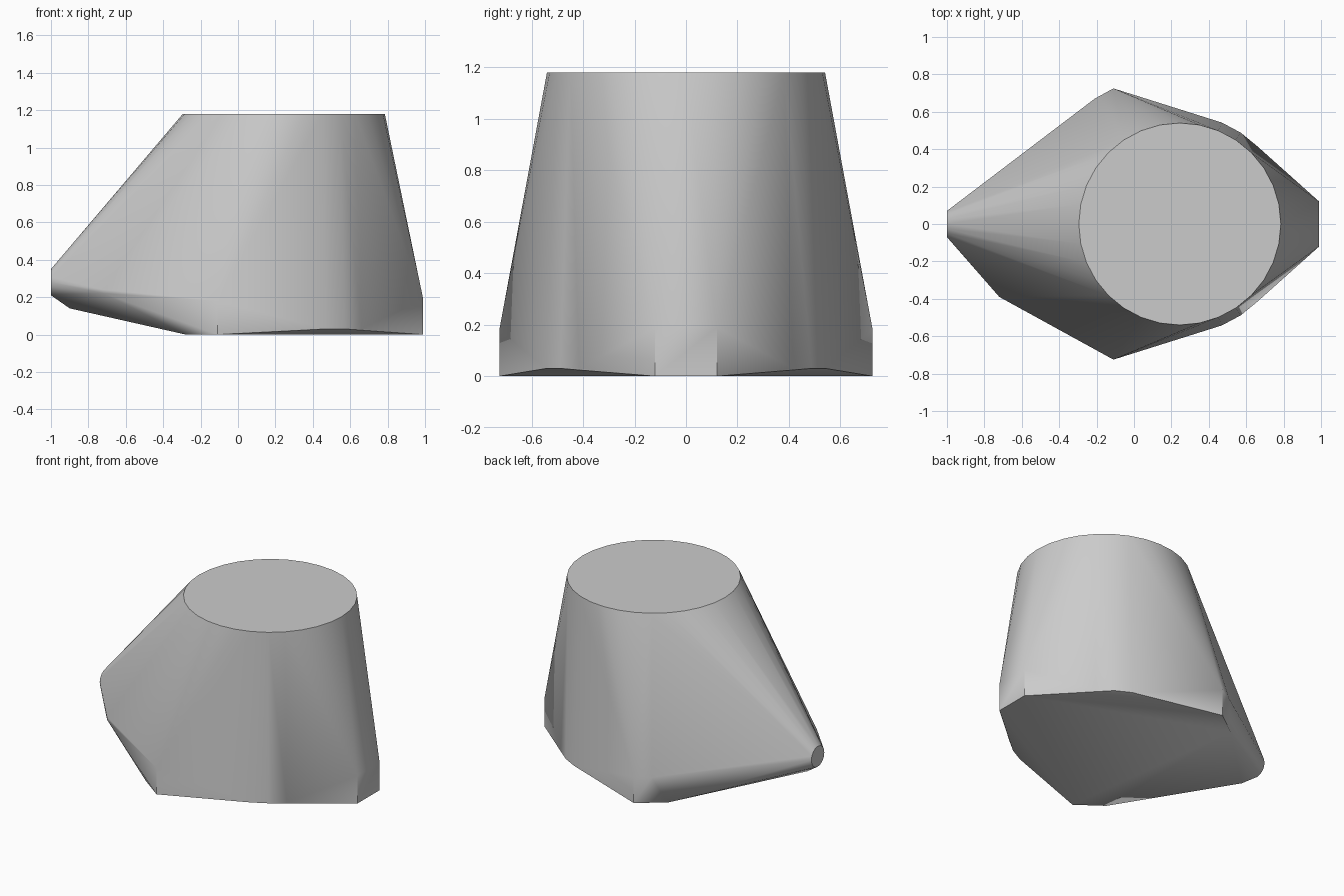
import bpy, bmesh, math
from mathutils import Matrix, Vector

cube = bpy.data.objects.get("Cube")
if cube:
    bpy.data.objects.remove(cube, do_unlink=True)

grey = bpy.data.materials.new("mid grey")
grey.use_nodes = True
colour = (0.6, 0.6, 0.6, 1)
grey.diffuse_color = colour
grey.node_tree.nodes["Principled BSDF"].inputs["Base Color"].default_value = colour

bm = bmesh.new()


def ring(centre, radius, segments, turn=Matrix()):
    bmesh.ops.create_circle(bm, radius=radius, segments=segments,
                            matrix=Matrix.Translation(centre) @ turn)


def post(x, y, low, high):
    for z in (low, high):
        bm.verts.new((x, y, z))


# Flat round top and the wider ring just above the floor
ring((0.245, 0, 1.18), 0.54, 32)
ring((0.245, 0, 0.03), 0.587, 32)

# Round tip of the spout
ring((-1, 0, 0.28), 0.07, 16, Matrix.Rotation(math.pi / 2, 4, "Y"))

# Corners of the three feet, mirrored across the middle
for side in (-1, 1):
    post(0.99, side * 0.12, 0, 0.19)
    post(-0.11, side * 0.725, 0, 0.18)
    bm.verts.new((-0.21, side * 0.67, 0.18))
    bm.verts.new((-0.28, side * 0.6, 0))

# Bump beside the spout and the keel below it
post(-0.72, -0.39, 0.22, 0.24)
bm.verts.new((-0.9, -0.03, 0.14))

# Wrap one tight skin around all of the parts
hull = bmesh.ops.convex_hull(bm, input=list(bm.verts))
spare = {v for v in hull["geom_interior"] + hull["geom_unused"]
         if isinstance(v, bmesh.types.BMVert)}
bmesh.ops.delete(bm, geom=list(spare), context="VERTS")
bmesh.ops.dissolve_limit(bm, angle_limit=math.radians(0.5),
                         verts=list(bm.verts), edges=list(bm.edges))
bmesh.ops.recalc_face_normals(bm, faces=list(bm.faces))

mesh = bpy.data.meshes.new("tapered_body")
bm.to_mesh(mesh)
bm.free()
mesh.materials.append(grey)
body = bpy.data.objects.new("tapered_body", mesh)
bpy.context.collection.objects.link(body)

# Soft sides with crisp rims
bpy.ops.object.select_all(action="DESELECT")
body.select_set(True)
bpy.context.view_layer.objects.active = body
bpy.ops.object.shade_smooth_by_angle(angle=math.radians(40))
